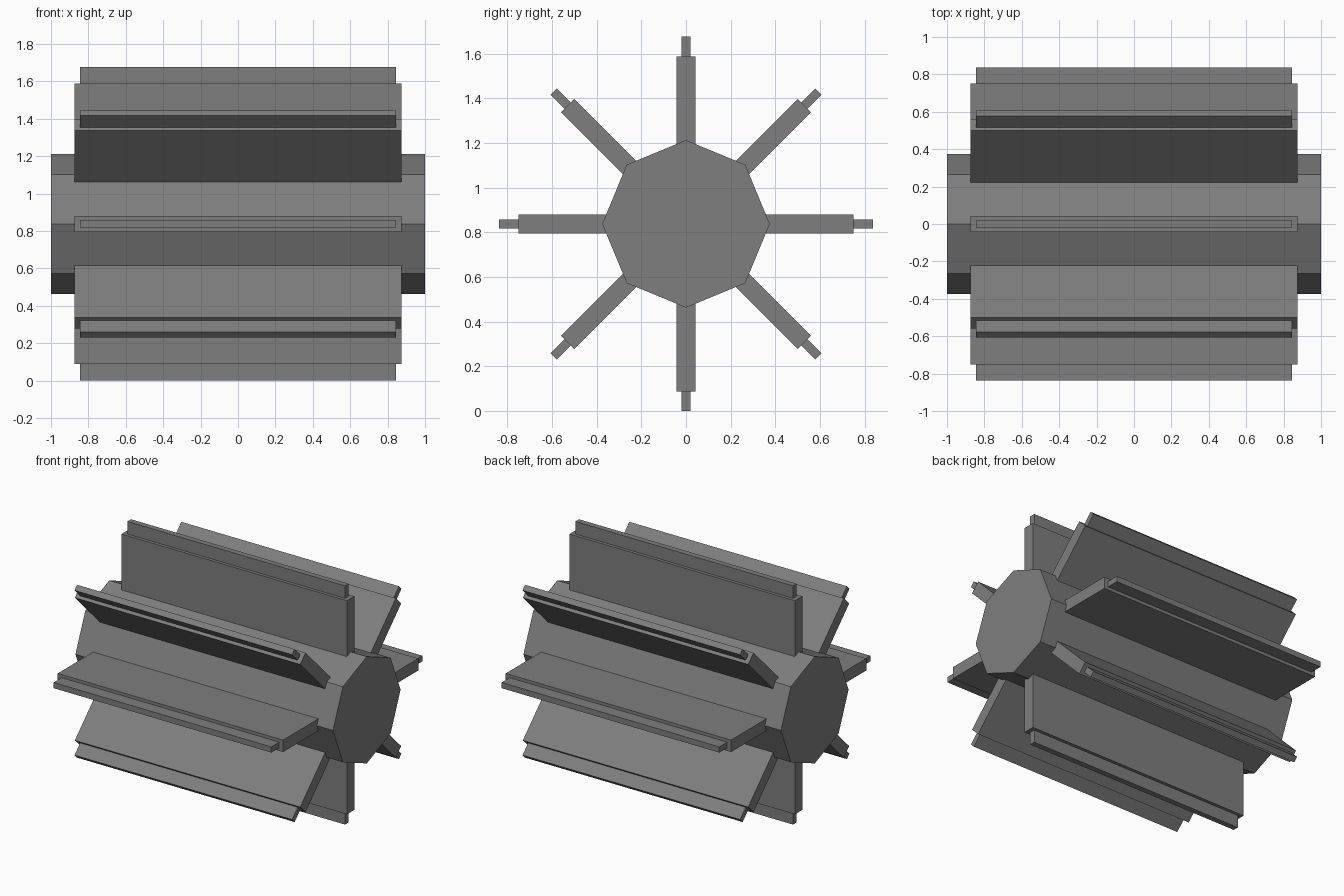
import bpy, math
from mathutils import Matrix, Vector

if "Cube" in bpy.data.objects:
    bpy.data.objects.remove(bpy.data.objects["Cube"])

CENTER_Z = 0.838
SIDES = 8

grey = bpy.data.materials.new("mid_grey")
grey.diffuse_color = (0.21, 0.21, 0.21, 1)
grey.use_nodes = True
grey.node_tree.nodes["Principled BSDF"].inputs["Base Color"].default_value = grey.diffuse_color


def radial_plate(name, angle, r0, r1, thickness, length):
    """Box standing radially on the x axis, spanning r0..r1, baked into the mesh."""
    bpy.ops.mesh.primitive_cube_add(size=1)
    ob = bpy.context.object
    ob.name = name
    size = Matrix.Diagonal(Vector((length, thickness, r1 - r0, 1)))
    lift = Matrix.Translation((0, 0, (r0 + r1) / 2))
    ob.data.transform(Matrix.Rotation(angle, 4, 'X') @ lift @ size)
    ob.location.z = CENTER_Z
    ob.data.materials.append(grey)
    return ob


# Octagonal hub lying along x, with corners pointing at the blades
bpy.ops.mesh.primitive_cylinder_add(vertices=SIDES, radius=0.375, depth=2)
hub = bpy.context.object
hub.name = "hub"
hub.data.transform(Matrix.Rotation(math.pi / 2, 4, 'Y'))
hub.location.z = CENTER_Z
hub.data.materials.append(grey)

# Eight paddle blades, each with a thinner, shorter edge strip
for i in range(SIDES):
    a = i * math.tau / SIDES
    radial_plate(f"blade_{i + 1}", a, 0.30, 0.75, 0.084, 1.75)
    radial_plate(f"edge_strip_{i + 1}", a, 0.74, 0.838, 0.04, 1.69)
